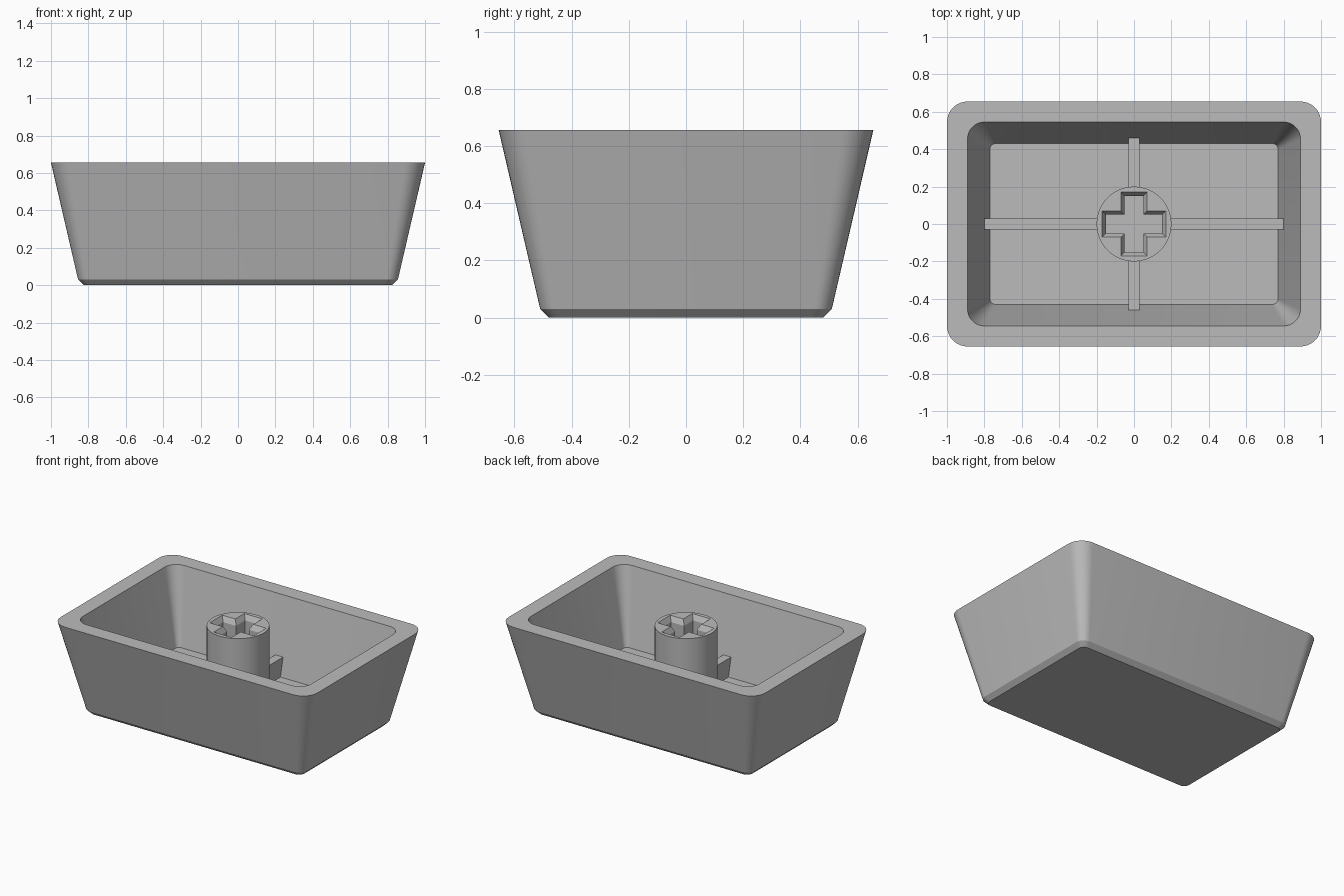
import bpy, bmesh, math

if "Cube" in bpy.data.objects:
    bpy.data.objects.remove(bpy.data.objects["Cube"])

grey = bpy.data.materials.new("plain grey")
grey.diffuse_color = (0.5, 0.5, 0.5, 1)
grey.use_nodes = True
grey.node_tree.nodes["Principled BSDF"].inputs["Base Color"].default_value = grey.diffuse_color

RIM, FLOOR, RIB_TOP = 0.655, 0.135, 0.265


def rounded_rect(hx, hy, r, z, n=8):
    """Closed loop of points with rounded corners."""
    pts = []
    for k, (sx, sy) in enumerate([(1, 1), (-1, 1), (-1, -1), (1, -1)]):
        for i in range(n + 1):
            a = math.radians(90 * (k + i / n))
            pts.append((sx * (hx - r) + r * math.cos(a),
                        sy * (hy - r) + r * math.sin(a), z))
    return pts


def circle(r, z, n=64):
    return [(r * math.cos(2 * math.pi * i / n), r * math.sin(2 * math.pi * i / n), z)
            for i in range(n)]


def cross(w, l, z):
    """Plus-shaped outline with arm half width w and half length l."""
    quarter = [(l, -w), (l, w), (w, w)]
    pts = []
    for k in range(4):
        c, s = [(1, 0), (0, 1), (-1, 0), (0, -1)][k]
        pts += [(x * c - y * s, x * s + y * c, z) for x, y in quarter]
    return pts


def loft(name, loops):
    """Skin successive loops and cap both ends."""
    bm = bmesh.new()
    rings = [[bm.verts.new(p) for p in loop] for loop in loops]
    for a, b in zip(rings, rings[1:]):
        for i in range(len(a)):
            j = (i + 1) % len(a)
            bm.faces.new((a[i], a[j], b[j], b[i]))
    bm.faces.new(rings[0][::-1])
    bm.faces.new(rings[-1])
    bmesh.ops.recalc_face_normals(bm, faces=bm.faces)
    mesh = bpy.data.meshes.new(name)
    bm.to_mesh(mesh)
    bm.free()
    mesh.materials.append(grey)
    ob = bpy.data.objects.new(name, mesh)
    bpy.context.collection.objects.link(ob)
    return ob


def activate(ob):
    bpy.ops.object.select_all(action='DESELECT')
    ob.select_set(True)
    bpy.context.view_layer.objects.active = ob


def smooth(ob):
    activate(ob)
    bpy.ops.object.shade_smooth_by_angle(angle=math.radians(20))


# Hollow tapered shell: chamfered base, outer wall, rim, inner wall, floor
shell = loft("shell", [
    rounded_rect(0.825, 0.48, 0.04, 0),
    rounded_rect(0.855, 0.51, 0.06, 0.03),
    rounded_rect(1.0, 0.655, 0.11, RIM),
    rounded_rect(0.89, 0.545, 0.09, RIM),
    rounded_rect(0.77, 0.43, 0.03, FLOOR),
])
smooth(shell)

# Round stem with a cross-shaped socket flared at the mouth
stem = loft("stem", [circle(0.2, FLOOR - 0.03), circle(0.2, RIM)])
cutter = loft("socket_cutter", [
    cross(0.05, 0.151, 0.36),
    cross(0.05, 0.151, RIM - 0.036),
    cross(0.08, 0.181, RIM + 0.018),
])
cutter.hide_render = True
cut = stem.modifiers.new("socket", 'BOOLEAN')
cut.operation = 'DIFFERENCE'
cut.solver = 'EXACT'
cut.object = cutter
activate(stem)
bpy.ops.object.modifier_apply(modifier=cut.name)
bpy.data.objects.remove(cutter)
smooth(stem)

# Support ribs running from the stem into the four walls
for side, sign in (("right", 1), ("left", -1)):
    loft("rib_" + side, [[(sign * x, y, z) for x, y in
                          ((0.18, -0.03), (0.84, -0.03), (0.84, 0.03), (0.18, 0.03))]
                         for z in (FLOOR - 0.03, RIB_TOP)])
for side, sign in (("back", 1), ("front", -1)):
    loft("rib_" + side, [[(x, sign * y, z) for x, y in
                          ((-0.03, 0.18), (0.03, 0.18), (0.03, 0.49), (-0.03, 0.49))]
                         for z in (FLOOR - 0.03, RIB_TOP)])
